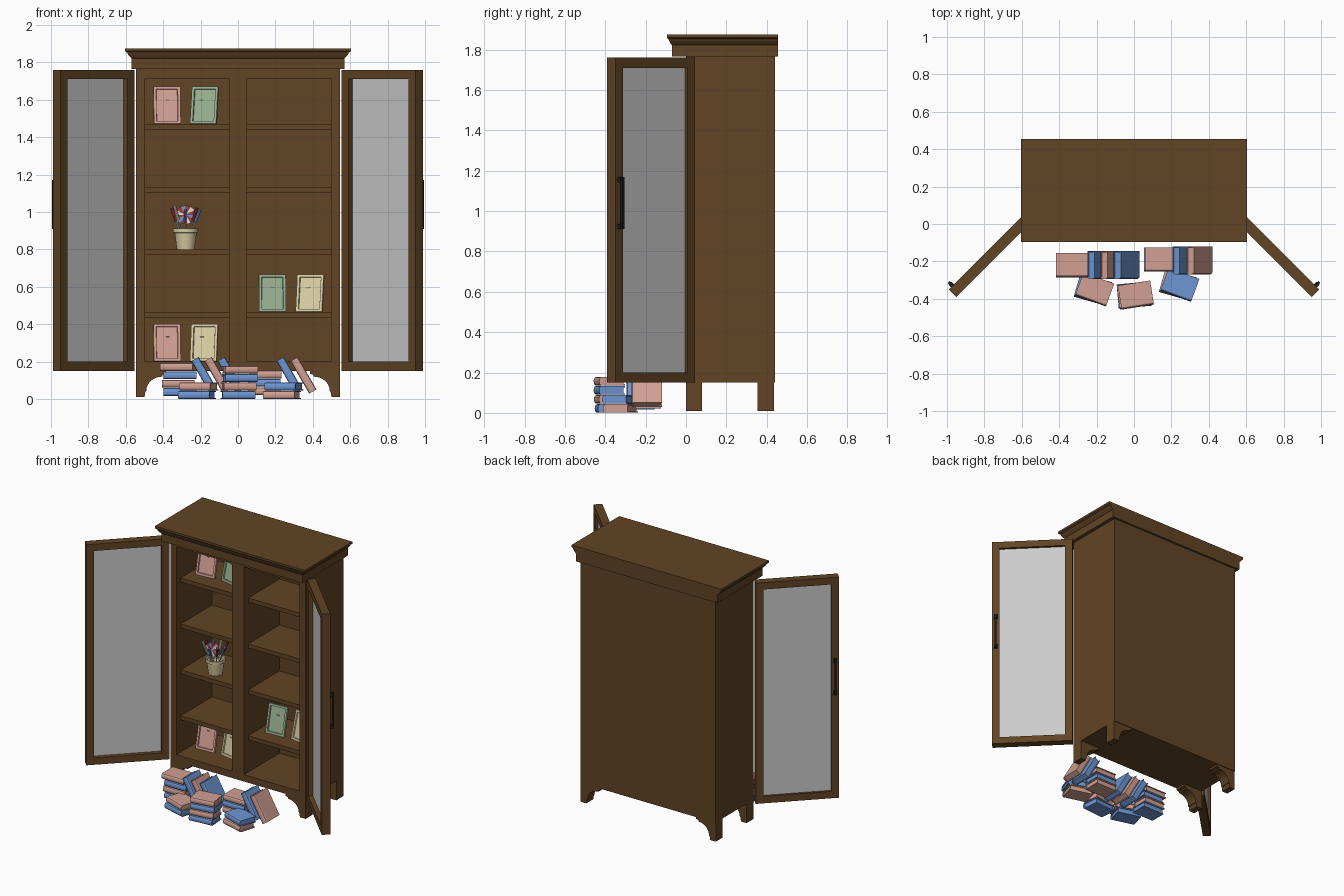
import bpy, bmesh, math
from mathutils import Matrix, Vector

if "Cube" in bpy.data.objects:
    bpy.data.objects.remove(bpy.data.objects["Cube"])


def mat(name, r, g, b):
    m = bpy.data.materials.new(name)
    m.diffuse_color = (r, g, b, 1)
    m.use_nodes = True
    m.node_tree.nodes["Principled BSDF"].inputs["Base Color"].default_value = m.diffuse_color
    return m


WOOD = mat("wood", .122, .058, .018)
DARK = mat("dark_metal", .012, .012, .015)
BLUE = mat("blue", .156, .305, .65)
PINK = mat("pink", .64, .35, .29)
GREEN = mat("green", .31, .42, .27)
CREAM = mat("cream", .68, .60, .36)
RED = mat("red", .40, .04, .04)
WHITE = mat("white", .75, .72, .66)


def finish(name, bm, m=None, mirror=False, smooth=False):
    bmesh.ops.recalc_face_normals(bm, faces=bm.faces[:])
    me = bpy.data.meshes.new(name)
    bm.to_mesh(me)
    bm.free()
    ob = bpy.data.objects.new(name, me)
    bpy.context.collection.objects.link(ob)
    if m:
        me.materials.append(m)
    if mirror:
        ob.modifiers.new("mirror", 'MIRROR')
    if smooth:
        bpy.context.view_layer.objects.active = ob
        ob.select_set(True)
        bpy.ops.object.shade_smooth_by_angle(angle=math.radians(35))
        ob.select_set(False)
    return ob


def add_box(bm, x0, x1, y0, y1, z0, z1, M=Matrix()):
    T = Matrix.Translation(((x0 + x1) / 2, (y0 + y1) / 2, (z0 + z1) / 2))
    S = Matrix.Diagonal((x1 - x0, y1 - y0, z1 - z0, 1))
    bmesh.ops.create_cube(bm, size=1, matrix=M @ T @ S)


def boxes(name, dims, m=None, M=Matrix(), mirror=False):
    bm = bmesh.new()
    for d in dims:
        add_box(bm, *d, M)
    return finish(name, bm, m, mirror)


def add_prism(bm, pts, vec):
    f = bm.faces.new([bm.verts.new(p) for p in pts])
    ext = bmesh.ops.extrude_face_region(bm, geom=[f], use_keep_orig=True)
    bmesh.ops.translate(bm, vec=vec, verts=[v for v in ext["geom"] if isinstance(v, bmesh.types.BMVert)])


# cabinet carcass
boxes("cabinet_side", [(.497, .545, 0, .44, .15, 1.765)], WOOD, mirror=True)
boxes("cabinet_divider", [(-.048, .048, 0, .41, .2, 1.715)], WOOD)
boxes("cabinet_floor_and_top", [(-.497, .497, 0, .41, .15, .2), (-.497, .497, 0, .41, 1.715, 1.765)], WOOD)
boxes("cabinet_back", [(-.497, .497, .41, .44, .15, 1.765)], WOOD)
for i, z in enumerate((.465, .8, 1.135, 1.47)):
    boxes(f"shelf_{i}", [(.048, .497, .05, .41, z - .03, z)], WOOD, mirror=True)

# stepped cornice
bm = bmesh.new()
prev = None
for hx, yf, z in ((.57, -.07, 1.765), (.57, -.07, 1.822), (.575, -.075, 1.827), (.588, -.083, 1.842),
                  (.592, -.087, 1.852), (.605, -.095, 1.86), (.605, -.095, 1.875)):
    ring = [bm.verts.new(p) for p in ((-hx, yf, z), (hx, yf, z), (hx, .455, z), (-hx, .455, z))]
    if prev:
        for k in range(4):
            bm.faces.new((prev[k], prev[k - 3], ring[k - 3], ring[k]))
    else:
        bm.faces.new(ring)
    prev = ring
bm.faces.new(prev)
finish("cornice", bm, WOOD)

# bracket feet with concave inner curve
for name, y in (("front_foot", 0), ("back_foot", .355)):
    bm = bmesh.new()
    pts = [(.545, y, .15), (.545, y, .01), (.5, y, .01), (.495, y, .04)]
    for k in range(8):
        a = math.radians(k * 90 / 7)
        pts.append((.405 + .085 * math.cos(a), y, .045 + .075 * math.sin(a)))
    pts += [(.405, y, .13), (.385, y, .135), (.385, y, .15)]
    add_prism(bm, pts, (0, .08, 0))
    finish(name, bm, WOOD, mirror=True)

# open glazed doors
D = Matrix.Translation((.595, .045, 0)) @ Matrix.Rotation(math.radians(-45), 4, 'Z')
L, T, W = .5586, .057, .052
boxes("door_frame", [(0, W, -T, 0, .15, 1.76), (L - W, L, -T, 0, .15, 1.76),
                     (W, L - W, -T, 0, .15, .2), (W, L - W, -T, 0, 1.71, 1.76)], WOOD, D, True)
boxes("door_glass", [(W, L - W, -.027, -.018, .2, 1.71)], None, D, True)
boxes("door_handle", [(.524, .538, .016, .028, .91, 1.17), (.52, .542, 0, .02, .91, .935),
                      (.52, .542, 0, .02, 1.145, 1.17)], DARK, D, True)


# books: two covers, inset pages, rounded spine on -y
def book(name, m, loc, yaw=0, lean=0, l=.175, w=.13, t=.042):
    M = Matrix.Translation(loc) @ Matrix.Rotation(math.radians(yaw), 4, 'Z') @ Matrix.Rotation(math.radians(lean), 4, 'Y')
    bm = bmesh.new()
    h, c = t / 2, .006
    y0 = -w / 2 + .012
    for z in (-h, h - c):
        add_box(bm, -l / 2, l / 2, y0, w / 2, z, z + c)
    add_box(bm, -l / 2 + .006, l / 2 - .006, y0, w / 2 - .006, -h + c, h - c)
    pts = []
    for k in range(7):
        a = math.radians(90 + k * 30)
        pts.append((-l / 2, y0 + .012 * math.cos(a), h * math.sin(a)))
    add_prism(bm, pts, (l, 0, 0))
    bm.transform(M)
    finish(name, bm, m)


def stack(name, x, y, items, z0=0):
    for i, (m, dx, dy, yaw) in enumerate(items):
        book(f"{name}_book_{i}", m, (x + dx, y + dy, z0 + .022 + i * .045), yaw)


stack("left_stack", -.32, -.22, [(BLUE, .01, 0, 0), (PINK, 0, 0, 0), (BLUE, .01, 0, 0), (PINK, -.01, 0, 0)], .015)
stack("left_front_stack", -.21, -.35, [(BLUE, -.01, 0, -16), (PINK, 0, 0, -20)])
stack("middle_front_stack", .005, -.38, [(BLUE, -.005, 0, 5), (PINK, -.002, 0, 8), (BLUE, .005, 0, 9), (PINK, .005, 0, 9)])
stack("right_front_stack", .245, -.325, [(PINK, -.01, 0, -16), (BLUE, 0, 0, -20)])
stack("right_stack", .14, -.19, [(PINK, 0, 0, 0), (BLUE, 0, 0, 0), (PINK, .005, 0, 0)], .02)
for i, (m, x, y) in enumerate(((BLUE, -.18, -.22), (PINK, -.11, -.22), (BLUE, -.04, -.22),
                               (BLUE, .275, -.195), (PINK, .35, -.195))):
    book(f"leaning_book_{i}", m, (x, y, .127), 0, -120, .2, .15, .045)


# leaning picture frames
def picture(name, m, x, z, yaw):
    bm = bmesh.new()
    add_box(bm, -.072, .072, -.01, .01, 0, .205)
    front = min(bm.faces, key=lambda f: f.calc_center_median().y)
    bmesh.ops.inset_region(bm, faces=[front], thickness=.02)
    bmesh.ops.inset_region(bm, faces=[front], thickness=.003, depth=-.009)
    bm.transform(Matrix.Translation((x, .165, z)) @ Matrix.Rotation(math.radians(yaw), 4, 'Z')
                 @ Matrix.Rotation(math.radians(-13), 4, 'X'))
    # easel strut
    add_box(bm, -.01, .01, 0, .006, 0, .14, Matrix.Translation((x, .235, z))
            @ Matrix.Rotation(math.radians(yaw), 4, 'Z') @ Matrix.Rotation(math.radians(18), 4, 'X'))
    finish(name, bm, m)


for i, (m, x, z, yaw) in enumerate(((PINK, -.378, 1.47, 4), (GREEN, -.185, 1.47, -14), (PINK, -.378, .2, 4),
                                    (CREAM, -.185, .2, -10), (GREEN, .185, .465, 3), (CREAM, .38, .465, -12))):
    picture(f"picture_frame_{i}", m, x, z, yaw)

# tapered pot with rim
P = Vector((-.28, .14, .8))
bm = bmesh.new()
prof = [(0, 0), (.047, 0), (.059, .088), (.067, .09), (.068, .112), (.06, .112), (.056, .09), (0, .09)]
vs = [bm.verts.new((P.x + r, P.y, P.z + z)) for r, z in prof]
es = [bm.edges.new(e) for e in zip(vs, vs[1:])]
bmesh.ops.spin(bm, geom=vs + es, cent=P, axis=(0, 0, 1), angle=math.tau, steps=24)
bmesh.ops.remove_doubles(bm, verts=bm.verts[:], dist=.0002)
finish("pot", bm, CREAM, smooth=True)


# striped sweets on sticks in the pot
def rod(name, m, a, b, r):
    a, b = Vector(a), Vector(b)
    bm = bmesh.new()
    bmesh.ops.create_cone(bm, cap_ends=True, segments=8, radius1=r, radius2=r, depth=(b - a).length,
                          matrix=Matrix.Translation((a + b) / 2) @ (b - a).to_track_quat('Z', 'Y').to_matrix().to_4x4())
    finish(name, bm, m)


base = P + Vector((0, 0, .09))
for i in range(8):
    d = Vector((math.cos(i * math.tau / 8), math.sin(i * math.tau / 8), 0))
    a, b = base + d * .03, base + d * (.085 if i % 2 else .075) + Vector((0, 0, .12 + .012 * (i % 3)))
    mid = a.lerp(b, .45)
    rod(f"stick_{i}", WHITE, a, mid, .004)
    rod(f"sweet_{i}", (BLUE, RED, WHITE)[i % 3], mid, b, .0085)
c = P + Vector((0, -.035, .185))
rod("pinwheel_stick", WHITE, base + Vector((0, -.025, 0)), c, .004)
for k in range(12):
    bm = bmesh.new()
    a0, w = k * math.tau / 12, math.tau / 12
    pts = [c + Vector((0, -.008, 0))] + [c + Vector((.055 * math.cos(a0 + j * w / 2), -.008, .05 * math.sin(a0 + j * w / 2)))
                                         for j in range(3)]
    add_prism(bm, pts, (0, .016, 0))
    finish(f"pinwheel_wedge_{k}", bm, (RED, WHITE, RED, BLUE)[k % 4])
